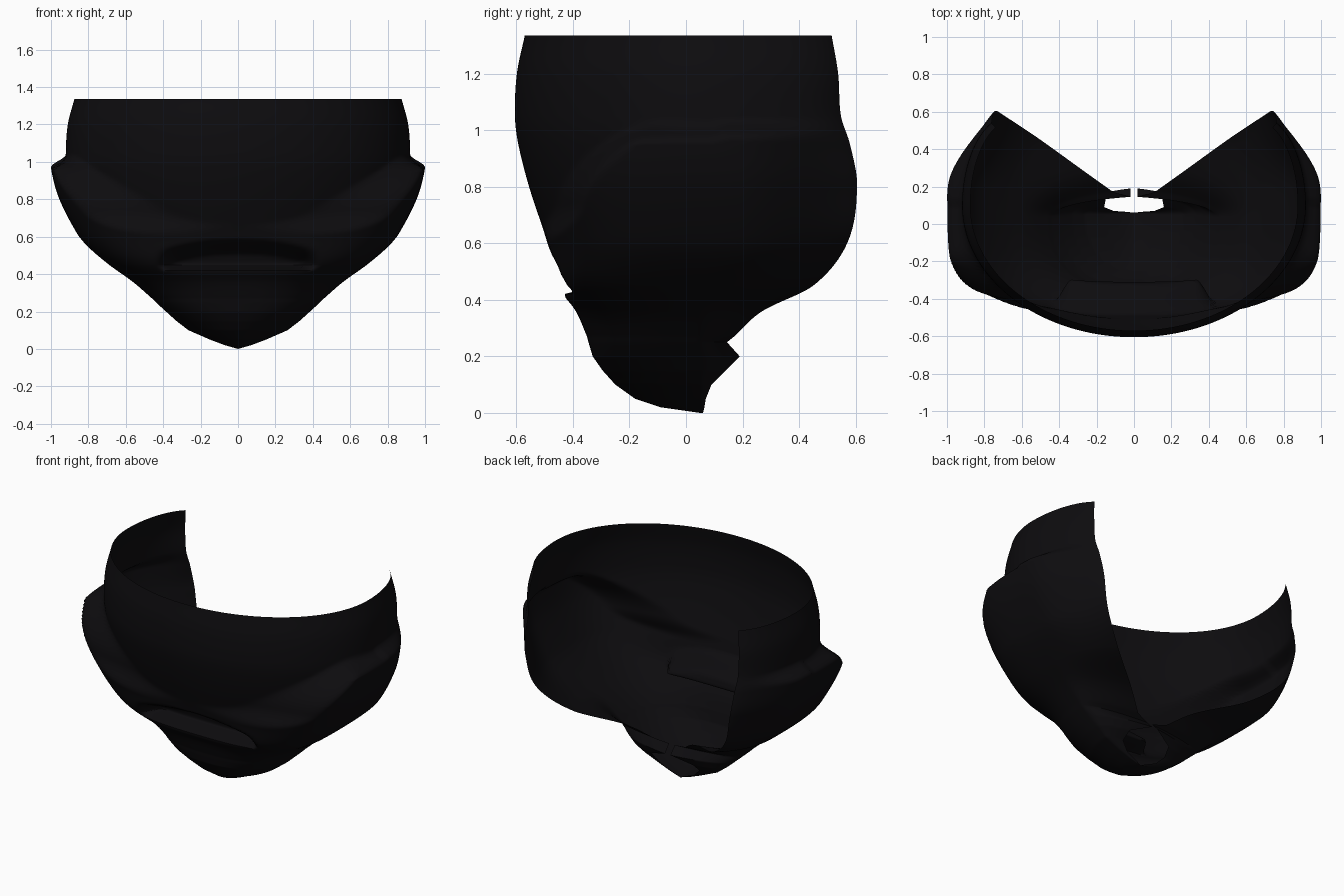
import bpy, bmesh, math

if "Cube" in bpy.data.objects:
    bpy.data.objects.remove(bpy.data.objects["Cube"])

# level table: z, front y, half width, y of widest point, open edge x, open edge y
LEVELS = [
    (0.00, 0.05, 0.00, 0.06, 0.00, 0.06),
    (0.02, -0.09, 0.07, 0.055, 0.04, 0.065),
    (0.05, -0.18, 0.15, 0.05, 0.11, 0.07),
    (0.10, -0.25, 0.265, 0.05, 0.16, 0.09),
    (0.15, -0.295, 0.33, 0.05, 0.15, 0.14),
    (0.20, -0.33, 0.385, 0.04, 0.02, 0.19),
    (0.25, -0.345, 0.44, 0.04, 0.02, 0.145),
    (0.27, -0.35, 0.46, 0.04, 0.11, 0.17),
    (0.36, -0.39, 0.56, 0.04, 0.25, 0.27),
    (0.45, -0.455, 0.655, 0.06, 0.50, 0.45),
    (0.60, -0.490, 0.765, 0.09, 0.68, 0.57),
    (0.80, -0.555, 0.87, 0.10, 0.74, 0.605),
    (0.95, -0.593, 0.912, 0.10, 0.755, 0.58),
    (1.05, -0.605, 0.92, 0.10, 0.76, 0.548),
    (1.20, -0.598, 0.91, 0.10, 0.76, 0.538),
    (1.335, -0.57, 0.875, 0.10, 0.74, 0.515),
]


def smooth(a, b, v):
    t = max(0.0, min(1.0, (v - a) / (b - a)))
    return t * t * (3 - 2 * t)


def level(z):
    """Cubic through the table above the neck hole, straight segments below."""
    i = next(k for k in range(len(LEVELS) - 1) if z <= LEVELS[k + 1][0])
    a, b = LEVELS[i], LEVELS[i + 1]
    h = b[0] - a[0]
    t = (z - a[0]) / h
    if a[0] < 0.27:
        return [p + (q - p) * t for p, q in zip(a[1:], b[1:])]
    prev = LEVELS[i - 1] if a[0] > 0.27 else a
    nxt = LEVELS[min(i + 2, len(LEVELS) - 1)]
    out = []
    for k in range(1, 6):
        m0 = (b[k] - prev[k]) / (b[0] - prev[0]) * h
        m1 = (nxt[k] - a[k]) / (nxt[0] - a[0]) * h
        out.append((2*t**3 - 3*t*t + 1) * a[k] + (t**3 - 2*t*t + t) * m0
                   + (3*t*t - 2*t**3) * b[k] + (t**3 - t*t) * m1)
    return out


def half_section(z, n_front=50, n_back=22):
    """Points from the front centre round to the open back edge (x >= 0)."""
    yf, w, ym, xe, ye = level(z)
    # raised side pads with squarer front corners, blending into the chin below
    square = smooth(1.05, 0.95, z) * smooth(0.03, 0.25, z)
    lift = 0.085 * smooth(1.04, 0.97, z) * smooth(0.32, 0.62, z)
    power = 2.6 + 0.9 * smooth(0.3, 0.5, z)
    pad_y = (-0.47 + 0.30 * (max(0, z - 0.70) / 0.33) ** 2
             - 0.2 * smooth(0.74, 0.5, z))
    pts = []
    for i in range(n_front + 1):
        a = math.pi / 2 * i / n_front
        c = math.cos(a)
        y = ym + (yf - ym) * c
        base = w * math.sin(a)
        pad = (w + lift) * max(0, 1 - c ** power) ** (1 / power)
        x = base + (pad - base) * square * smooth(pad_y, pad_y + 0.11, y)
        # front slot above the lower lip
        top = 0.60 - 0.06 * (x / 0.4) ** 2
        dent = smooth(0.44, 0.33, x) * smooth(0.415, 0.455, z) * smooth(top, top - 0.10, z)
        pts.append((x, y + 0.15 * dent, z))
    end = math.radians(66)
    for i in range(1, n_back + 1):
        u = end * i / n_back
        k = (math.cos(u) - math.cos(end)) / (1 - math.cos(end))
        y = ym + (ye - ym) * math.sin(u) / math.sin(end)
        x = xe + (w - xe) * k + lift * smooth(0.57, 0.2, y) * smooth(0, 0.2, k)
        pts.append((x, y, z))
    return pts


# thin shell lofted through the levels
rows = sorted({r[0] for r in LEVELS} | {round(1.335 * (i / 100) ** 1.1, 4) for i in range(101)})
bm = bmesh.new()
grid = []
for z in rows:
    half = half_section(z)
    full = [(-x, y, zz) for x, y, zz in reversed(half[1:])] + half
    grid.append([bm.verts.new(p) for p in full])
for lo, hi in zip(grid, grid[1:]):
    for i in range(len(lo) - 1):
        bm.faces.new((lo[i], lo[i + 1], hi[i + 1], hi[i]))
bmesh.ops.remove_doubles(bm, verts=bm.verts, dist=0.0005)

mesh = bpy.data.meshes.new("open_back_shell")
bm.to_mesh(mesh)
bm.free()
shell = bpy.data.objects.new("open_back_shell", mesh)
bpy.context.collection.objects.link(shell)

# near-black material
mat = bpy.data.materials.new("soft_black")
mat.diffuse_color = (0.004, 0.0036, 0.0045, 1)
mat.use_nodes = True
mat.node_tree.nodes["Principled BSDF"].inputs["Base Color"].default_value = mat.diffuse_color
mesh.materials.append(mat)

bpy.context.view_layer.objects.active = shell
shell.select_set(True)
bpy.ops.object.shade_smooth_by_angle(angle=math.radians(60))
